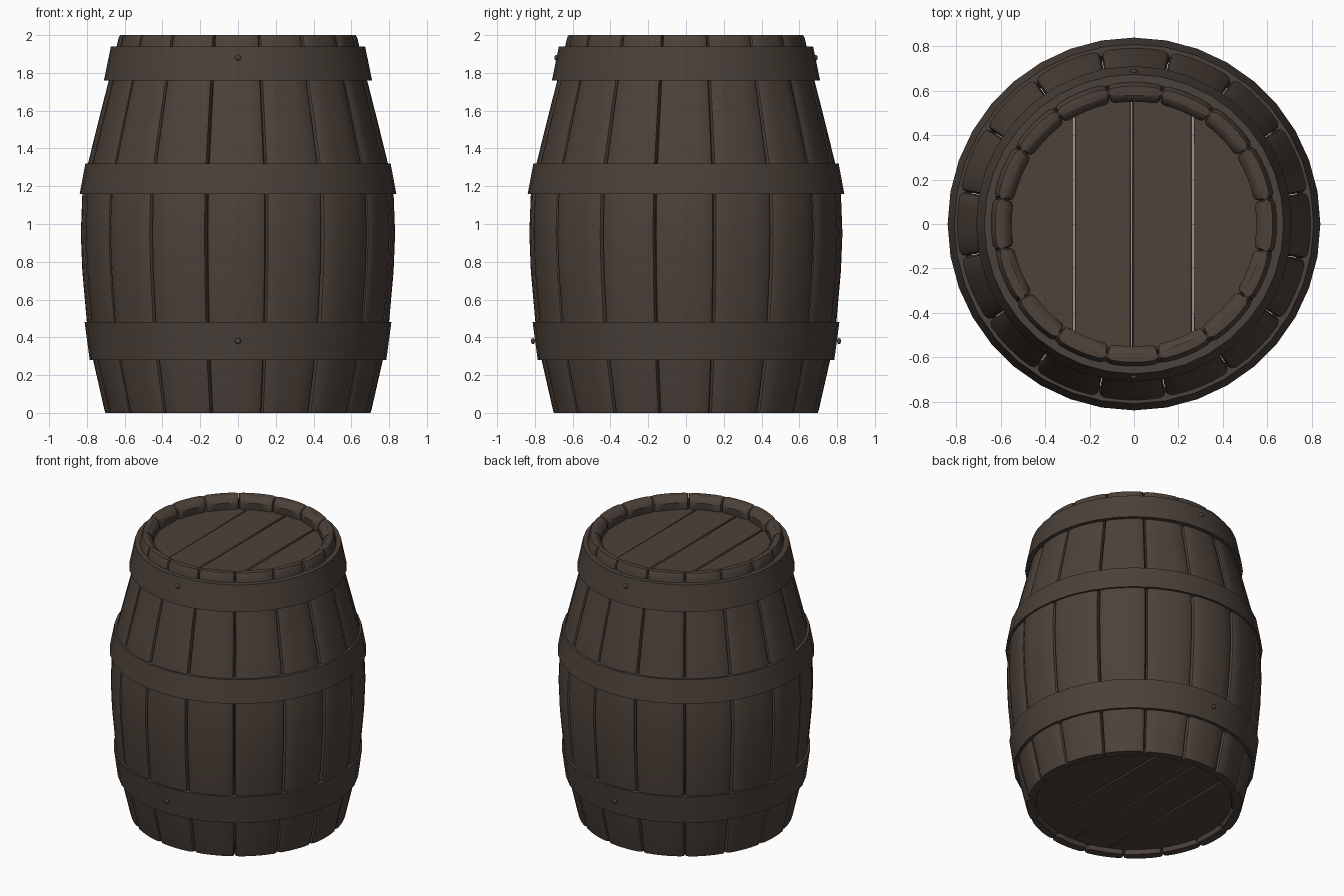
import bpy, bmesh, math, random

if "Cube" in bpy.data.objects:
    bpy.data.objects.remove(bpy.data.objects["Cube"])
random.seed(4)

wood = bpy.data.materials.new("dark_brown_wood")
wood.diffuse_color = (0.074, 0.054, 0.042, 1)
wood.use_nodes = True
wood.node_tree.nodes["Principled BSDF"].inputs["Base Color"].default_value = wood.diffuse_color
hoop_mat = bpy.data.materials.new("dark_brown_hoop")
hoop_mat.diffuse_color = (0.070, 0.052, 0.041, 1)
hoop_mat.use_nodes = True
hoop_mat.node_tree.nodes["Principled BSDF"].inputs["Base Color"].default_value = hoop_mat.diffuse_color


def make(name, bm, mat, angle=35):
    bmesh.ops.recalc_face_normals(bm, faces=bm.faces)
    me = bpy.data.meshes.new(name)
    bm.to_mesh(me)
    bm.free()
    me.materials.append(mat)
    ob = bpy.data.objects.new(name, me)
    bpy.context.collection.objects.link(ob)
    bpy.ops.object.select_all(action='DESELECT')
    ob.select_set(True)
    bpy.context.view_layer.objects.active = ob
    bpy.ops.object.shade_smooth_by_angle(angle=math.radians(angle))
    return ob


def loft(bm, rings, caps=True):
    n = len(rings[0])
    for a, b in zip(rings, rings[1:]):
        for i in range(n):
            j = (i + 1) % n
            bm.faces.new((a[i], a[j], b[j], b[i]))
    if caps:
        bm.faces.new(rings[0][::-1])
        bm.faces.new(rings[-1])


# Staves: (height, outer radius, inner radius)
PROFILE = [(0, .70, .645), (.02, .706, .635), (.28, .765, .67), (.48, .798, .70),
           (.75, .822, .73), (.95, .83, .74), (1.16, .822, .73), (1.32, .792, .70),
           (1.54, .738, .65), (1.76, .682, .60), (1.90, .648, .555),
           (1.96, .636, .55), (1.985, .63, .565), (2.0, .622, .59)]
# Cross-section: fraction of half angle, inward dip at the seams
SECTION = [(-1, .03), (-.95, .010), (-.82, .001), (-.4, 0), (0, 0), (.4, 0), (.82, .001), (.95, .010), (1, .03)]
N = 16
step = 2 * math.pi / N
seams = [(k - .5) * step + random.uniform(-.015, .015) for k in range(N)]
bm = bmesh.new()
for k in range(N):
    a0 = seams[k]
    a1 = seams[(k + 1) % N] + (2 * math.pi if k == N - 1 else 0)
    mid, half = (a0 + a1) / 2, (a1 - a0) / 2 - .0015
    dr = random.uniform(-.004, .003)
    rings = []
    for z, ro, ri in PROFILE:
        pts = [(mid + t * half, ro + dr - d) for t, d in SECTION]
        pts += [(mid + t * half, ri + d * .8) for t, d in reversed(SECTION)]
        rings.append([bm.verts.new((r * math.cos(a), r * math.sin(a), z)) for a, r in pts])
    loft(bm, rings)
make("staves", bm, wood)

# Hoops: bottom z, bottom radius, top z, top radius
HOOPS = [("lower_hoop", .28, .785, .48, .812), ("middle_hoop", 1.16, .838, 1.32, .808),
         ("upper_hoop", 1.76, .710, 1.94, .673)]
for name, z0, r0, z1, r1 in HOOPS:
    bm = bmesh.new()
    rings = []
    for r, z in ((r0 - .04, z0), (r0, z0), (r1, z1), (r1 - .04, z1), (r0 - .04, z0)):
        rings.append([bm.verts.new((r * math.cos(i * math.pi / 18), r * math.sin(i * math.pi / 18), z))
                      for i in range(36)])
    loft(bm, rings, caps=False)
    bmesh.ops.remove_doubles(bm, verts=bm.verts, dist=1e-5)
    make(name, bm, hoop_mat)

# Nail heads on front and back of the outer hoops
for label, z, y in (("upper", 1.88, .686), ("lower", .38, .81)):
    for side, s in (("front", -1), ("back", 1)):
        bm = bmesh.new()
        bmesh.ops.create_uvsphere(bm, u_segments=12, v_segments=8, radius=.016)
        for v in bm.verts:
            v.co.y = v.co.y * .7 + s * y
            v.co.z += z
        make(f"{label}_{side}_nail", bm, hoop_mat, 60)


# Plank heads: a disc split into four planks
def head(name, radius, z0, z1):
    edges = [-radius, -.27, -.01, .265, radius]
    bm = bmesh.new()
    for xa, xb in zip(edges, edges[1:]):
        xa, xb = xa + .002, xb - .002
        xs = [xa + (xb - xa) * i / 10 for i in range(11)]
        arc = [(x, math.sqrt(max(radius ** 2 - x * x, 1e-4))) for x in xs]
        outline = arc + [(x, -y) for x, y in reversed(arc)]
        loft(bm, [[bm.verts.new((x, y, z)) for x, y in outline] for z in (z0, z1)])
    ob = make(name, bm, wood)
    bev = ob.modifiers.new("edge_softening", 'BEVEL')
    bev.width = .006
    bev.segments = 1
    bev.limit_method = 'ANGLE'
    bev.angle_limit = math.radians(50)


head("top_head", .585, 1.86, 1.91)
head("bottom_head", .66, .03, .08)
